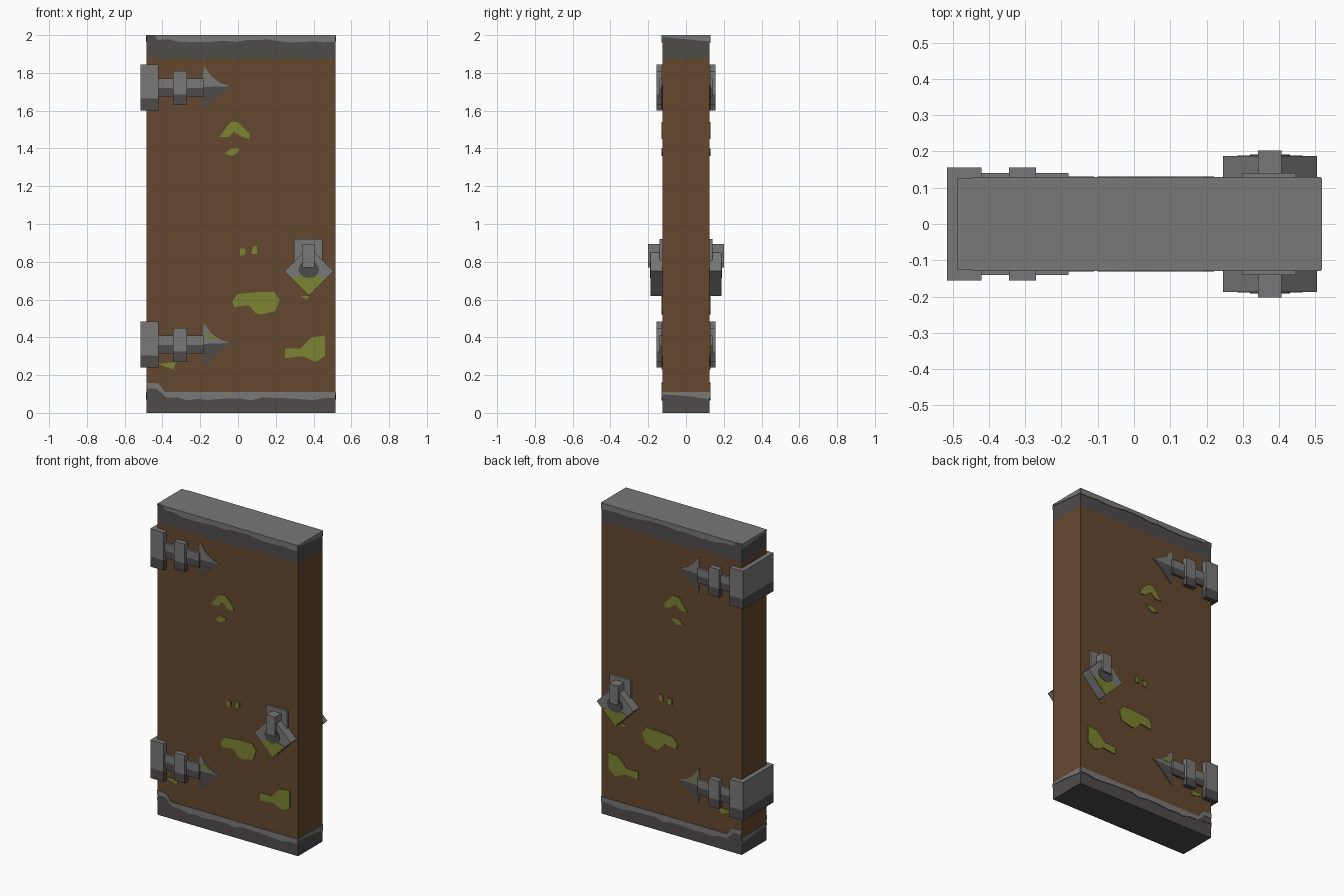
import bpy, bmesh, math, random
from mathutils import Matrix, Vector

default_cube = bpy.data.objects.get("Cube")
if default_cube:
    bpy.data.objects.remove(default_cube, do_unlink=True)


def to_linear(value):
    c = value / 255
    return c / 12.92 if c <= 0.04045 else ((c + 0.055) / 1.055) ** 2.4


def make_material(name, red, green, blue):
    material = bpy.data.materials.new(name)
    material.use_nodes = True
    colour = (to_linear(red), to_linear(green), to_linear(blue), 1)
    material.diffuse_color = colour
    shader = next(n for n in material.node_tree.nodes if n.type == 'BSDF_PRINCIPLED')
    shader.inputs["Base Color"].default_value = colour
    return material


WOOD = make_material("brown wood", 101, 72, 47)
LIGHT = make_material("light stone grey", 120, 120, 120)
DARK = make_material("dark stone grey", 78, 75, 75)
MOSS = make_material("moss green", 124, 131, 50)

LEFT, RIGHT, DEPTH = -0.485, 0.515, 0.125


def finish(name, bm, materials):
    bmesh.ops.recalc_face_normals(bm, faces=bm.faces)
    mesh = bpy.data.meshes.new(name)
    bm.to_mesh(mesh)
    bm.free()
    for material in materials:
        mesh.materials.append(material)
    obj = bpy.data.objects.new(name, mesh)
    bpy.context.collection.objects.link(obj)
    return obj


def box(name, x_range, z_range, half_depth, materials, cuts=(), rule=None, turn=0):
    """Box running through the slab, cut at heights and coloured by a face rule."""
    centre = Vector((sum(x_range) / 2, 0, sum(z_range) / 2))
    size = (x_range[1] - x_range[0], half_depth * 2, z_range[1] - z_range[0], 1)
    bm = bmesh.new()
    matrix = Matrix.Translation(centre) @ Matrix.Rotation(turn, 4, 'Y') @ Matrix.Diagonal(size)
    bmesh.ops.create_cube(bm, size=1, matrix=matrix)
    for height in cuts:
        bmesh.ops.bisect_plane(bm, geom=bm.verts[:] + bm.edges[:] + bm.faces[:],
                               plane_co=(0, 0, height), plane_no=(0, 0, 1))
    bm.normal_update()
    if rule:
        for face in bm.faces:
            face.material_index = rule(face)
    return finish(name, bm, materials)


def plates(name, outline, material, base=DEPTH, thickness=0.004, ends=False):
    """Thin flat plates with one outline on both opposite sides."""
    bm = bmesh.new()
    for side in (-1, 1):
        rings = []
        for offset in (base - 0.002, base + thickness):
            if ends:
                x = (LEFT + RIGHT) / 2 + side * offset
                rings.append([bm.verts.new((x, u, z)) for u, z in outline])
            else:
                rings.append([bm.verts.new((u, side * offset, z)) for u, z in outline])
        inner, outer = rings
        bm.faces.new(inner)
        bm.faces.new(outer)
        for i in range(len(outline)):
            j = (i + 1) % len(outline)
            bm.faces.new((inner[i], inner[j], outer[j], outer[i]))
    return finish(name, bm, [material])


# Slab with dark caps and a light top
LOW, HIGH = 0.11, 1.88


def slab_colour(face):
    if face.normal.z > 0.9:
        return 2
    return 0 if LOW < face.calc_center_median().z < HIGH else 1


box("door_slab", (LEFT, RIGHT), (0, 2), DEPTH, [WOOD, DARK, LIGHT], (LOW, HIGH), slab_colour)

# Worn light edges along the caps
rng = random.Random(4)


def ragged(start, end, height, steps=16):
    return [(start + (end - start) * i / steps, height + rng.uniform(-0.008, 0.01))
            for i in range(steps + 1)]


plates("top_cap_wear", [(LEFT + 0.04, 2), (RIGHT, 2)] + ragged(RIGHT, LEFT + 0.06, 1.968), LIGHT)
corner = [(LEFT, 0.13), (LEFT, 0.16), (-0.42, 0.155), (-0.385, LOW)]
plates("bottom_cap_wear",
       corner + [(RIGHT, LOW)] + ragged(RIGHT, -0.38, 0.073) + [(-0.43, 0.13)], LIGHT)
plates("bottom_cap_corner", [(LEFT, 0.09), (LEFT, 0.14), (-0.43, 0.14), (-0.39, 0.09)],
       DARK, thickness=0.002)
half_width = (RIGHT - LEFT) / 2
plates("top_end_wear", [(-DEPTH, 2), (DEPTH, 2), (DEPTH, 1.966), (0, 1.978), (-DEPTH, 1.99)],
       LIGHT, half_width, 0.003, True)
plates("bottom_end_wear", [(-DEPTH, LOW), (DEPTH, LOW), (DEPTH, 0.072), (0, 0.09), (-DEPTH, 0.098)],
       LIGHT, half_width, 0.003, True)


# Hinges: wrapping block, strap, collar and flared tip
def hinge(label, z):
    def part(name, x_range, bottom, top, half_depth, cut):
        height = z + cut
        box(f"{label}_hinge_{name}", x_range, (z + bottom, z + top), half_depth, [LIGHT, DARK],
            (height,), lambda face: int(face.calc_center_median().z < height))

    part("block", (-0.515, -0.42), -0.125, 0.12, 0.156, -0.06)
    part("strap", (-0.43, -0.18), -0.05, 0.045, 0.14, -0.005)
    part("collar", (-0.345, -0.27), -0.095, 0.085, 0.156, -0.04)
    upper = [(-0.19, 0), (-0.18, 0.11), (-0.14, 0.055), (-0.09, 0.02), (-0.04, 0.005)]
    lower = [(-0.19, 0), (-0.04, 0.005), (-0.11, -0.05), (-0.15, -0.09), (-0.18, -0.12)]
    for name, outline, colour in (("upper", upper, LIGHT), ("lower", lower, DARK)):
        plates(f"{label}_hinge_tip_{name}", [(x, z + dz) for x, dz in outline], colour)


hinge("top", 1.725)
hinge("bottom", 0.365)

# Latch: back plate, diamond, dark socket and knob
latch_x, latch_z, reach = 0.375, 0.75, 0.13
side = reach / math.sqrt(2)
box("latch_back_plate", (0.297, 0.447), (0.77, 0.92), 0.14, [LIGHT])
box("latch_diamond", (latch_x - side, latch_x + side), (latch_z - side, latch_z + side),
    0.187, [LIGHT], turn=math.pi / 4)
box("latch_knob", (0.342, 0.406), (0.77, 0.895), 0.202, [LIGHT])
socket = [(latch_x + 0.055 * math.cos(a), latch_z + 0.01 + 0.047 * math.sin(a))
          for a in (math.tau * i / 12 for i in range(12))]
plates("latch_socket", socket, DARK, 0.187, 0.004)
plates("latch_moss", [(0.285, 0.715), (0.33, 0.725), (0.42, 0.725), (0.465, 0.715),
                      (latch_x, latch_z - reach + 0.003)], MOSS, 0.187, 0.002)

# Moss patches, outlines in hundredths of a unit
patches = {
    "upper_arch": [(-10, 146), (-4, 154), (0, 154), (6, 148), (6, 145), (2, 146), (-2, 149), (-5, 146)],
    "upper_spot": [(-7, 137), (-4, 140), (1, 140), (0, 138), (-3, 136)],
    "middle_dot_a": [(1, 83), (1, 87), (4, 87), (4, 84)],
    "middle_dot_b": [(7, 84), (8, 88), (10, 88), (10, 84)],
    "wide": [(-3, 59), (0, 63), (11, 64), (19, 64), (22, 60), (20, 54), (12, 52), (9, 53),
             (6, 57), (-2, 56)],
    "corner": [(25, 34), (33, 34), (39, 40), (46, 41), (46, 30), (41, 27), (34, 30), (25, 29)],
    "below_hinge": [(-42, 26), (-33, 27), (-34, 23), (-40, 25)],
    "hinge_tip": [(-18, 39), (-17, 42), (-13, 41), (-11, 39)],
    "below_latch": [(33, 62), (38, 62), (36, 60)],
}
for patch, outline in patches.items():
    plates(f"moss_{patch}", [(x / 100, z / 100) for x, z in outline], MOSS, thickness=0.006)
